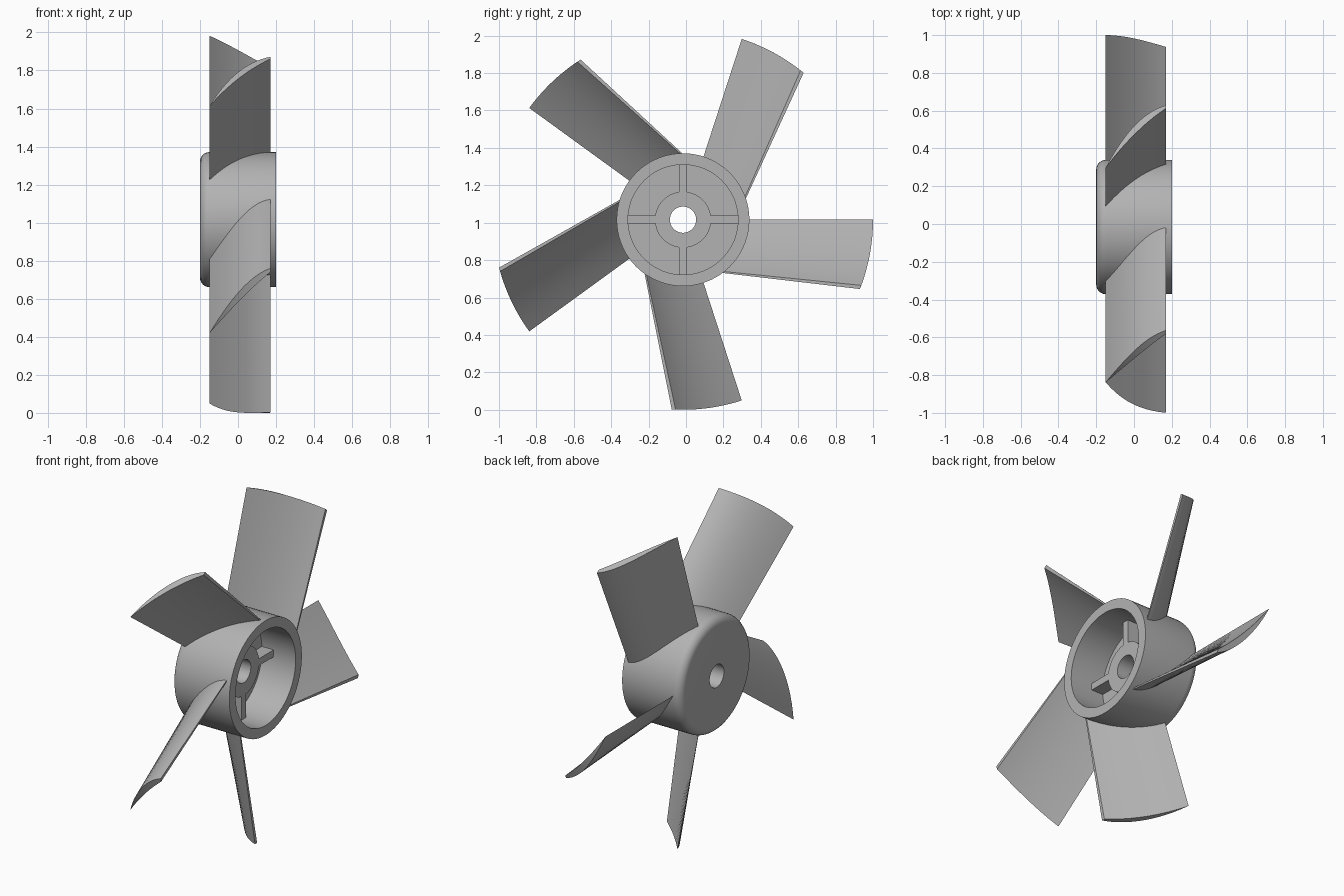
import bpy, bmesh, math
from mathutils import Matrix, Vector

CENTRE = Vector((0, -0.016, 1.016))
HUB_R, CAVITY_R, BOSS_R, BORE_R = 0.355, 0.294, 0.15, 0.07
TIP_R, ROOT_R = 1.016, 0.325
FLOOR_X, BOSS_X = -0.03, 0.05
STEPS = 14

cube = bpy.data.objects.get("Cube")
if cube:
    bpy.data.objects.remove(cube, do_unlink=True)

grey = bpy.data.materials.new("plain_grey")
grey.use_nodes = True
colour = (0.45, 0.45, 0.45, 1)
grey.diffuse_color = colour
grey.node_tree.nodes["Principled BSDF"].inputs["Base Color"].default_value = colour


def finish(name, bm):
    bmesh.ops.remove_doubles(bm, verts=bm.verts, dist=0.0001)
    bmesh.ops.recalc_face_normals(bm, faces=bm.faces)
    mesh = bpy.data.meshes.new(name)
    bm.to_mesh(mesh)
    bm.free()
    mesh.materials.append(grey)
    obj = bpy.data.objects.new(name, mesh)
    obj.location = CENTRE
    bpy.context.collection.objects.link(obj)
    bpy.ops.object.select_all(action='DESELECT')
    obj.select_set(True)
    bpy.context.view_layer.objects.active = obj
    bpy.ops.object.shade_smooth_by_angle(angle=math.radians(30))
    return obj


# Hub: cup profile (axial, radius) turned about the x axis
profile = [(-0.2, BORE_R), (BOSS_X, BORE_R), (BOSS_X, BOSS_R), (FLOOR_X, BOSS_R),
           (FLOOR_X, CAVITY_R), (0.2, CAVITY_R), (0.2, HUB_R)]
fillet = 0.05
for i in range(7):
    a = math.pi / 2 * i / 6
    profile.append((-0.2 + fillet - fillet * math.sin(a),
                    HUB_R - fillet + fillet * math.cos(a)))
bm = bmesh.new()
ring = [bm.verts.new((x, 0, r)) for x, r in profile]
edges = [bm.edges.new((ring[i - 1], ring[i])) for i in range(len(ring))]
bmesh.ops.spin(bm, geom=ring + edges, axis=(1, 0, 0), cent=(0, 0, 0),
               angle=math.tau, steps=72)
finish("hub", bm)

# Four ribs from the boss to the cup wall
inner, outer = BOSS_R - 0.01, CAVITY_R + 0.01
for k in range(4):
    bm = bmesh.new()
    size = Matrix.Diagonal((BOSS_X - FLOOR_X + 0.01, outer - inner, 0.043, 1))
    place = Matrix.Translation(((BOSS_X + FLOOR_X - 0.01) / 2, (inner + outer) / 2, 0))
    turn = Matrix.Rotation(math.pi / 2 * k, 4, 'X')
    bmesh.ops.create_cube(bm, size=1, matrix=turn @ place @ size)
    finish(f"rib_{k + 1}", bm)


def section_offset(u, r, side):
    """Sideways position of a blade surface at chord fraction u, radius r."""
    bow, edge = (0.065, 0) if side == "back" else (0.022, 0.005 + 0.016 * r)
    return -(0.26 + 0.117 * r - edge) * u - bow * 4 * u * (1 - u)


def blade_point(u, radius, side):
    """Trim the blade surface where it meets a cylinder of this radius."""
    r = radius
    for _ in range(20):
        t = section_offset(u, r, side)
        r = math.sqrt(radius * radius - t * t)
    return Vector((-0.15 + 0.32 * u, r, t))


# Five cambered blades, sharp at one edge and blunt at the other
for k in range(5):
    turn = Matrix.Rotation(math.tau / 5 * k, 3, 'X')
    bm = bmesh.new()
    rows = {}
    for side in ("back", "front"):
        for radius in (ROOT_R, TIP_R):
            rows[side, radius] = [bm.verts.new(turn @ blade_point(i / STEPS, radius, side))
                                  for i in range(STEPS + 1)]
    loop = [rows["back", ROOT_R], rows["back", TIP_R],
            rows["front", TIP_R], rows["front", ROOT_R]]
    for a, b in zip(loop, loop[1:] + loop[:1]):
        for i in range(STEPS):
            bm.faces.new((a[i], b[i], b[i + 1], a[i + 1]))
    bm.faces.new([row[-1] for row in loop])
    finish(f"blade_{k + 1}", bm)
